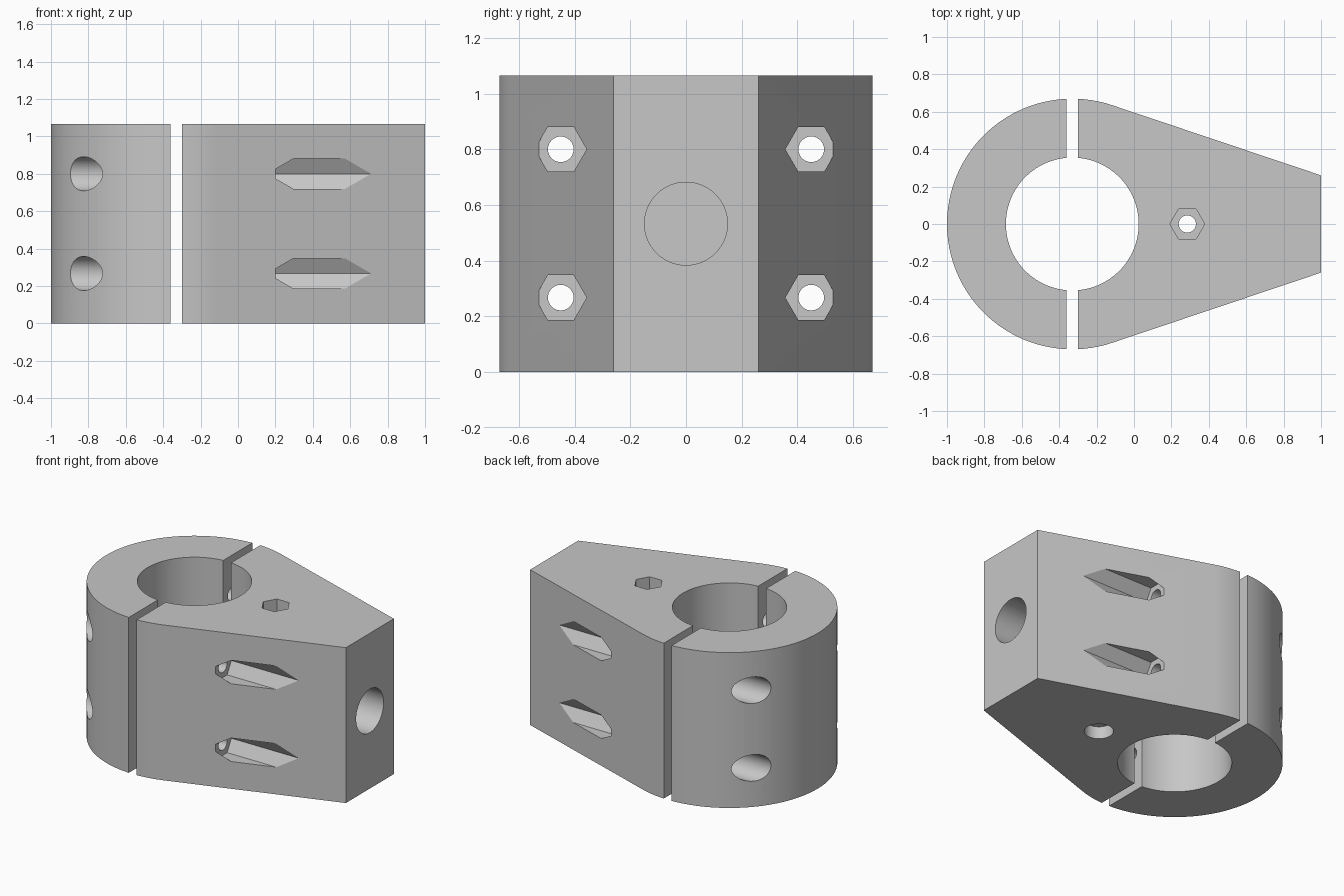
import bpy, bmesh
from math import sin, cos, acos, atan2, hypot, pi, radians
from mathutils import Matrix, Vector

cube = bpy.data.objects.get("Cube")
if cube:
    bpy.data.objects.remove(cube, do_unlink=True)

HEIGHT = 1.065
CX, OUTER, BORE = -0.33, 0.67, 0.355   # clamp ring centre and radii
GAP = 0.03                             # half the slit width
END_X, END_Y = 1.0, 0.26               # narrow end of the block
BOLT_Y, BOLT_Z = 0.45, (0.267, 0.8)
PIN_X = 0.285
MID = HEIGHT / 2

grey = bpy.data.materials.new("light_grey")
grey.use_nodes = True
colour = (0.57, 0.57, 0.57, 1)
grey.diffuse_color = colour
grey.node_tree.nodes["Principled BSDF"].inputs["Base Color"].default_value = colour


def finish(bm, name):
    bmesh.ops.recalc_face_normals(bm, faces=bm.faces)
    mesh = bpy.data.meshes.new(name)
    bm.to_mesh(mesh)
    bm.free()
    mesh.materials.append(grey)
    obj = bpy.data.objects.new(name, mesh)
    bpy.context.collection.objects.link(obj)
    return obj


def arc(radius, start, end, count):
    angles = [start + (end - start) * i / count for i in range(count + 1)]
    return [(CX + radius * cos(a), radius * sin(a)) for a in angles]


def extrude(name, outline):
    bm = bmesh.new()
    face = bm.faces.new([bm.verts.new((x, y, 0)) for x, y in outline])
    moved = bmesh.ops.extrude_face_region(bm, geom=[face])["geom"]
    verts = [v for v in moved if isinstance(v, bmesh.types.BMVert)]
    bmesh.ops.translate(bm, verts=verts, vec=(0, 0, HEIGHT))
    return finish(bm, name)


def cut(target, start, end, radius, sides=64, spin=0.0):
    """Remove a straight prism running from start to end."""
    start, end = Vector(start), Vector(end)
    axis = end - start
    bm = bmesh.new()
    place = (Matrix.Translation((start + end) / 2)
             @ axis.to_track_quat("Z", "Y").to_matrix().to_4x4()
             @ Matrix.Rotation(spin, 4, "Z"))
    bmesh.ops.create_cone(bm, cap_ends=True, segments=sides, radius1=radius,
                          radius2=radius, depth=axis.length, matrix=place)
    cutter = finish(bm, "cutter")
    cutter.hide_render = True
    mod = target.modifiers.new("cut", "BOOLEAN")
    mod.operation, mod.solver, mod.object = "DIFFERENCE", "EXACT", cutter
    bpy.context.view_layer.objects.active = target
    bpy.ops.object.modifier_apply(modifier=mod.name)
    bpy.data.objects.remove(cutter, do_unlink=True)


# Angles where the slit crosses the ring, and where the flat sides touch it
slit_out, slit_in = acos(GAP / OUTER), acos(GAP / BORE)
reach = END_X - CX
tangent = atan2(END_Y, reach) + acos(OUTER / hypot(reach, END_Y))

# Half-ring cap
clamp_cap = extrude("clamp_cap",
                    arc(OUTER, pi - slit_out, pi + slit_out, 48)
                    + arc(BORE, pi + slit_in, pi - slit_in, 48))

# Tapered block with the other half of the bore
clamp_block = extrude("clamp_block",
                      arc(OUTER, slit_out, tangent, 5)
                      + [(END_X, END_Y), (END_X, -END_Y)]
                      + arc(OUTER, -tangent, -slit_out, 5)
                      + arc(BORE, -slit_in, slit_in, 48))

# Bolt holes with round head recesses in the cap and hex nut pockets in the block
for y in (-BOLT_Y, BOLT_Y):
    for z in BOLT_Z:
        cut(clamp_cap, (-1.1, y, z), (-0.58, y, z), 0.091)
        cut(clamp_cap, (-0.7, y, z), (0, y, z), 0.046)
        cut(clamp_block, (0.2, y, z), (1.1, y, z), 0.093, 6, radians(90))
        cut(clamp_block, (-0.5, y, z), (0.3, y, z), 0.046)

# Rod socket in the narrow end
cut(clamp_block, (0.12, 0, MID), (1.1, 0, MID), 0.149)

# Cross pin: hex pocket on top, round recess below
cut(clamp_block, (PIN_X, 0, -0.1), (PIN_X, 0, HEIGHT + 0.1), 0.046)
cut(clamp_block, (PIN_X, 0, HEIGHT - 0.12), (PIN_X, 0, HEIGHT + 0.1), 0.093, 6, radians(90))
cut(clamp_block, (PIN_X, 0, -0.1), (PIN_X, 0, 0.085), 0.091)

# Smooth curved walls, crisp edges
for part in (clamp_cap, clamp_block):
    bpy.ops.object.select_all(action="DESELECT")
    part.select_set(True)
    bpy.context.view_layer.objects.active = part
    bpy.ops.object.shade_smooth_by_angle(angle=radians(25))
